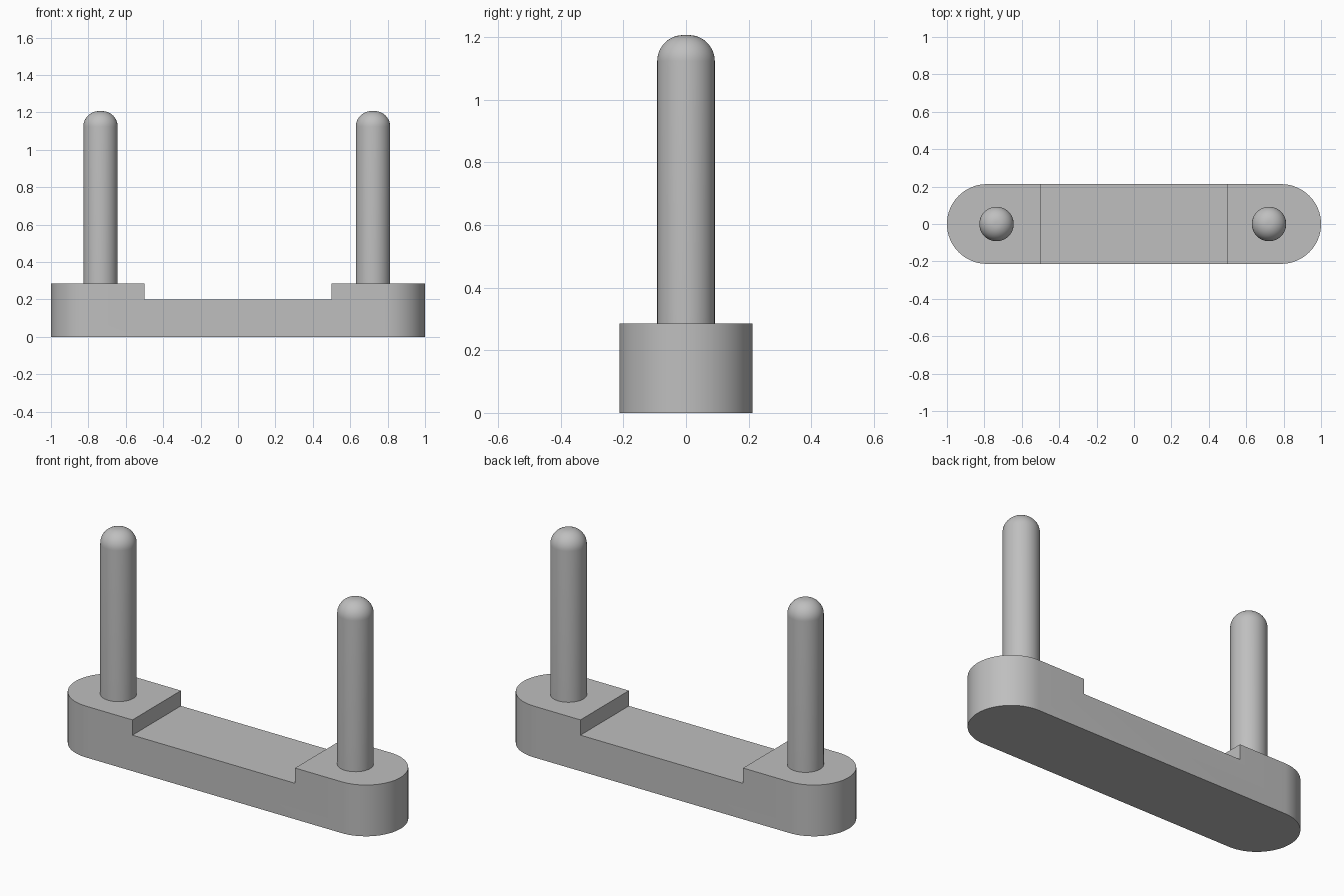
import bpy, bmesh, math

if "Cube" in bpy.data.objects:
    bpy.data.objects.remove(bpy.data.objects["Cube"])

R = 0.213            # end radius of the base
TOP, STEP = 0.285, 0.20

grey = bpy.data.materials.new("plain_grey")
grey.diffuse_color = (0.52, 0.52, 0.52, 1)
grey.use_nodes = True
grey.node_tree.nodes["Principled BSDF"].inputs["Base Color"].default_value = grey.diffuse_color


def make_object(name, bm):
    bmesh.ops.recalc_face_normals(bm, faces=bm.faces)
    mesh = bpy.data.meshes.new(name)
    bm.to_mesh(mesh)
    bm.free()
    mesh.materials.append(grey)
    obj = bpy.data.objects.new(name, mesh)
    bpy.context.collection.objects.link(obj)
    return obj


def smooth(obj):
    bpy.ops.object.select_all(action='DESELECT')
    obj.select_set(True)
    bpy.context.view_layer.objects.active = obj
    bpy.ops.object.shade_smooth_by_angle(angle=math.radians(30))


# Base: round-ended bar extruded to full height
bm = bmesh.new()
ring = []
for side in (1, -1):
    for i in range(33):
        a = math.pi * (i / 32 - 0.5)
        ring.append(bm.verts.new((side * (1 - R + R * math.cos(a)),
                                  side * R * math.sin(a), 0)))
face = bm.faces.new(ring)
ext = bmesh.ops.extrude_face_region(bm, geom=[face])
bmesh.ops.translate(bm, vec=(0, 0, TOP),
                    verts=[g for g in ext["geom"] if isinstance(g, bmesh.types.BMVert)])
base = make_object("link_base", bm)

# Recess: lower the middle of the base between the two end pads
bm = bmesh.new()
bmesh.ops.create_cube(bm, size=1)
bmesh.ops.scale(bm, vec=(1, 1, 0.4), verts=bm.verts)
bmesh.ops.translate(bm, vec=(0, 0, STEP + 0.2), verts=bm.verts)
cutter = make_object("recess_cutter", bm)
cutter.hide_render = True
mod = base.modifiers.new("recess", 'BOOLEAN')
mod.operation = 'DIFFERENCE'
mod.solver = 'EXACT'
mod.object = cutter
bpy.context.view_layer.objects.active = base
bpy.ops.object.modifier_apply(modifier=mod.name)
bpy.data.objects.remove(cutter)
smooth(base)


# Pins: round posts with a domed tip, made by spinning a profile
def pin(name, x, r=0.092, fillet=0.083, z_top=1.207):
    bm = bmesh.new()
    prof = [(0, TOP - 0.005), (r, TOP - 0.005)]
    for i in range(13):
        a = math.pi / 2 * i / 12
        prof.append((r - fillet + fillet * math.cos(a),
                     z_top - fillet + fillet * math.sin(a)))
    prof.append((0, z_top))
    verts = [bm.verts.new((px, 0, pz)) for px, pz in prof]
    edges = [bm.edges.new(pair) for pair in zip(verts, verts[1:])]
    bmesh.ops.spin(bm, geom=verts + edges, cent=(0, 0, 0), axis=(0, 0, 1),
                   angle=2 * math.pi, steps=48)
    bmesh.ops.remove_doubles(bm, verts=bm.verts, dist=1e-5)
    obj = make_object(name, bm)
    obj.location.x = x
    smooth(obj)


pin("left_pin", -0.735)
pin("right_pin", 0.722)
